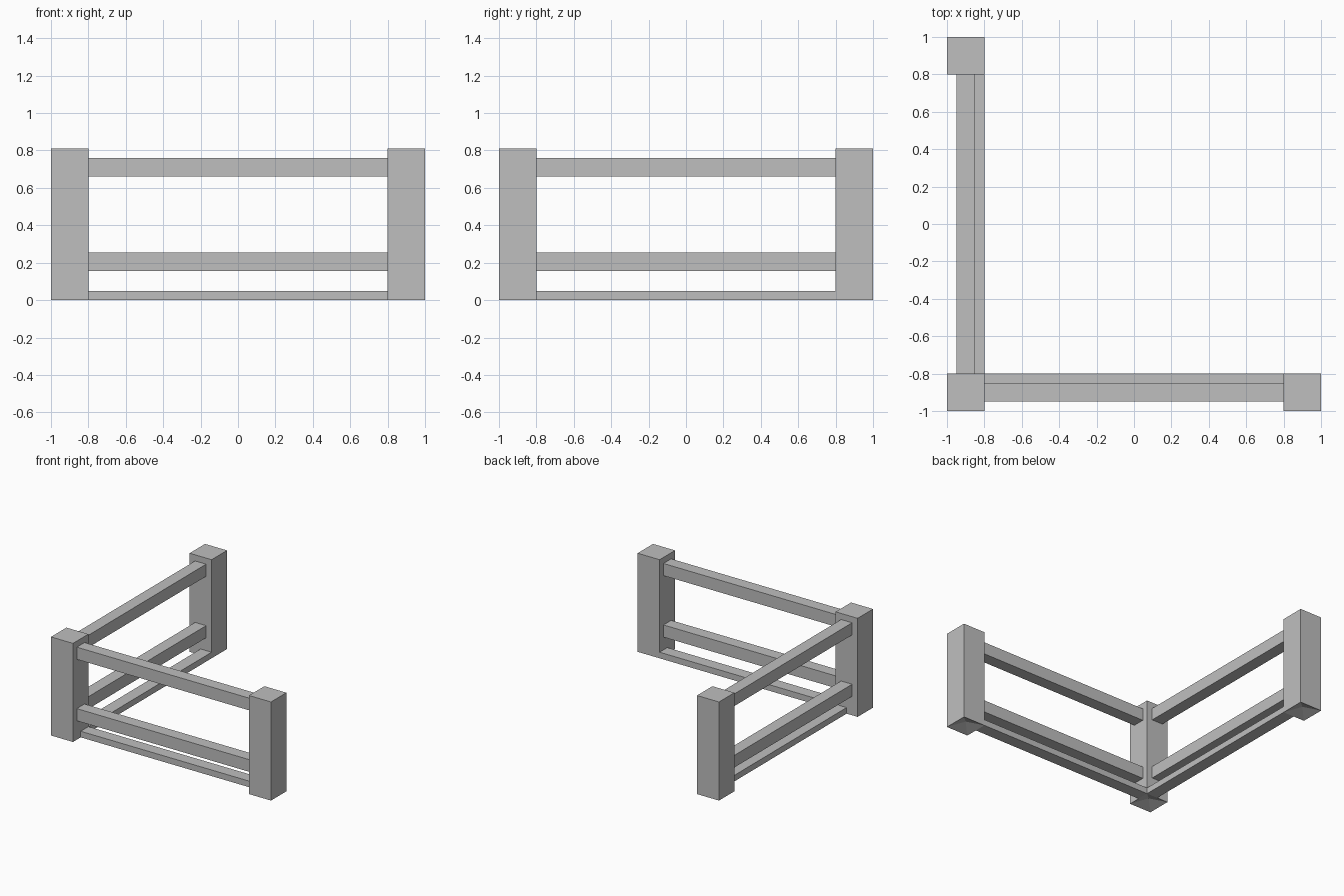
import bpy
import bmesh
from mathutils import Vector

cube = bpy.data.objects.get("Cube")
if cube:
    bpy.data.objects.remove(cube, do_unlink=True)

grey = bpy.data.materials.new("plain_grey")
grey.use_nodes = True
GREY = (0.52, 0.52, 0.52, 1)
grey.diffuse_color = GREY
grey.node_tree.nodes["Principled BSDF"].inputs["Base Color"].default_value = GREY


def box(name, low, high, hollow=0):
    """Box between two corners; hollow dishes its underside."""
    low, high = Vector(low), Vector(high)
    bm = bmesh.new()
    bmesh.ops.create_cube(bm, size=1)
    for v in bm.verts:
        v.co = (low + high) / 2 + v.co * (high - low)
    if hollow:
        base = [f for f in bm.faces if f.normal.z < -0.9]
        centre = bmesh.ops.poke(bm, faces=base)["verts"][0]
        centre.co.z += hollow
    mesh = bpy.data.meshes.new(name)
    bm.to_mesh(mesh)
    bm.free()
    mesh.materials.append(grey)
    obj = bpy.data.objects.new(name, mesh)
    bpy.context.collection.objects.link(obj)


# Three square posts with dished feet
POST = 0.2
for name, x, y in (("corner_post", -1, -1),
                   ("left_post", 1 - POST, -1),
                   ("back_post", -1, 1 - POST)):
    box(name, (x, y, 0), (x + POST, y + POST, 0.81), hollow=0.04)

# Rails: name, outer offset, inner offset, bottom, top
rails = (("top_rail", -0.95, -0.85, 0.66, 0.76),
         ("middle_rail", -0.95, -0.85, 0.155, 0.255),
         ("bottom_rail", -0.9, -0.8, 0, 0.05))
END = 1 - POST
for name, outer, inner, z0, z1 in rails:
    box("front_" + name, (-END, outer, z0), (END, inner, z1))
    box("side_" + name, (outer, -END, z0), (inner, END, z1))
